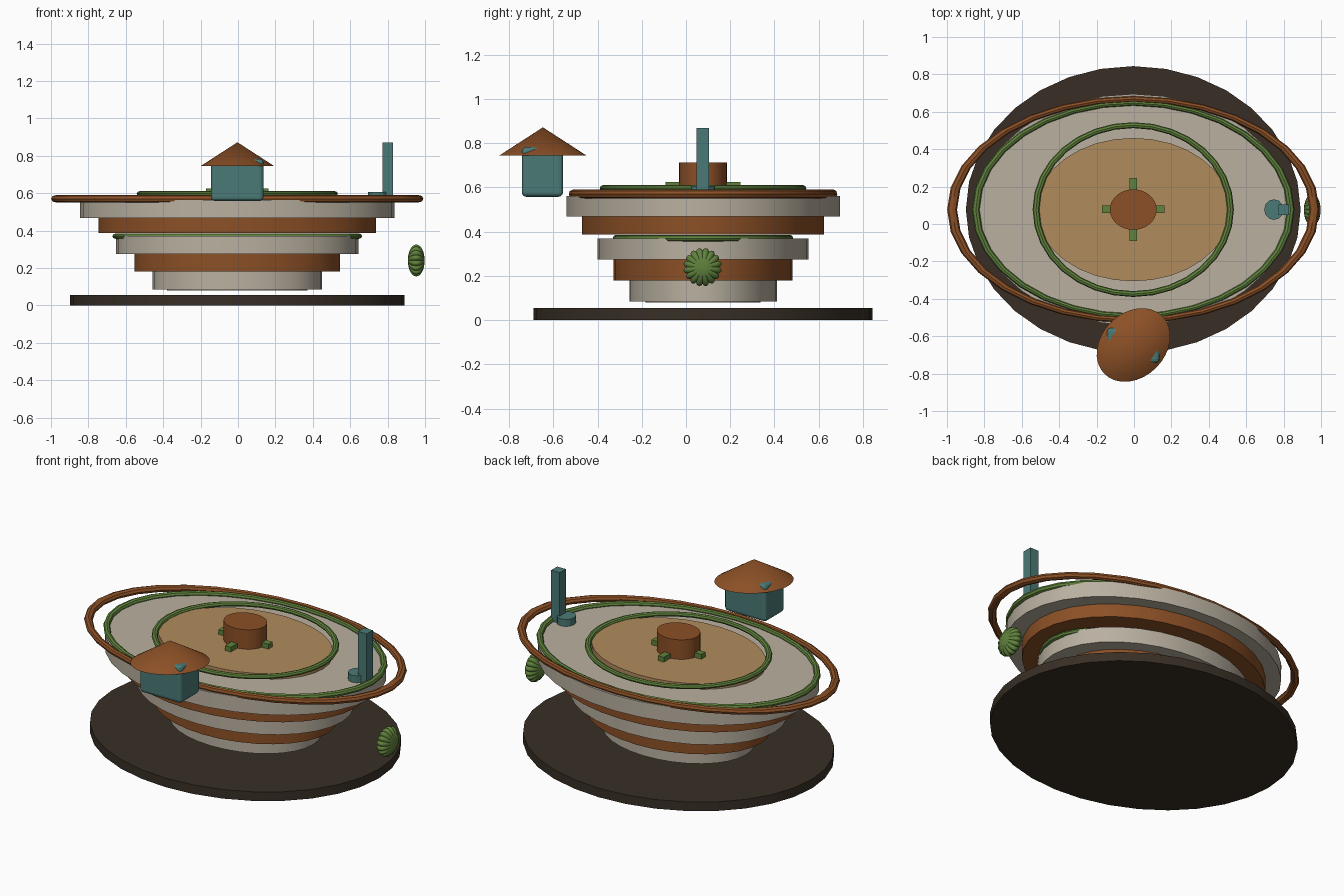
import bpy, bmesh, math
from mathutils import Vector

if "Cube" in bpy.data.objects:
    bpy.data.objects.remove(bpy.data.objects["Cube"])

CX, CY = -0.004, 0.077  # shared centre of the oval vessel


def material(name, srgb):
    m = bpy.data.materials.new(name)
    lin = [((c / 255 + 0.055) / 1.055) ** 2.4 for c in srgb]
    m.diffuse_color = (*lin, 1)
    m.use_nodes = True
    m.node_tree.nodes["Principled BSDF"].inputs["Base Color"].default_value = m.diffuse_color
    return m


CREAM = material("warm_grey", (185, 176, 160))
BROWN = material("rust_brown", (140, 80, 38))
TAN = material("tan", (176, 139, 93))
DARK = material("dark_earth", (56, 47, 37))
GREEN = material("leaf_green", (96, 130, 60))
TEAL = material("dusty_teal", (74, 122, 118))


def finish(name, mat, smooth=True):
    ob = bpy.context.object
    bpy.ops.object.transform_apply(location=False, rotation=True, scale=True)
    ob.name = name
    ob.data.materials.append(mat)
    if smooth:
        bpy.ops.object.shade_smooth_by_angle(angle=math.radians(30))
    return ob


def oval(name, mat, rx, ry, z0, z1, x=CX, y=CY, sides=32, smooth=True):
    bpy.ops.mesh.primitive_cylinder_add(vertices=sides, radius=1, depth=1,
                                        location=(x, y, (z0 + z1) / 2))
    bpy.context.object.scale = (rx, ry, z1 - z0)
    return finish(name, mat, smooth)


def ring(name, mat, rx, ry, z, tube, height):
    # rx, ry are outer radii; tube is the radius across, height the half height
    major = rx - tube
    bpy.ops.mesh.primitive_torus_add(major_segments=32, minor_segments=8,
                                     major_radius=major, minor_radius=tube,
                                     location=(CX, CY, z))
    bpy.context.object.scale = (1, ry / rx, height / tube)
    return finish(name, mat)


def box(name, mat, x, y, z, bevel=0):
    lo, hi = Vector((x[0], y[0], z[0])), Vector((x[1], y[1], z[1]))
    bpy.ops.mesh.primitive_cube_add(size=1, location=(lo + hi) / 2)
    bpy.context.object.scale = hi - lo
    ob = finish(name, mat, False)
    if bevel:
        mod = ob.modifiers.new("soft_edges", 'BEVEL')
        mod.width, mod.segments = bevel, 3
    return ob


# Ground plate
oval("ground_plate", DARK, 0.895, 0.767, 0, 0.055)

# Stepped hull, widening upward
oval("hull_foot", CREAM, 0.375, 0.26, 0.08, 0.1)
tiers = [(0.453, 0.085, 0.18), (0.55, 0.18, 0.275), (0.647, 0.275, 0.37),
         (0.743, 0.388, 0.468), (0.84, 0.468, 0.562)]
for i, (r, z0, z1) in enumerate(tiers):
    oval(f"hull_tier_{i + 1}", BROWN if i % 2 else CREAM, r, r * 0.736, z0, z1)

# Rims and outer rail
ring("middle_rim", GREEN, 0.668, 0.408, 0.37, 0.02, 0.015)
ring("deck_rim", GREEN, 0.862, 0.583, 0.567, 0.02, 0.017)
ring("outer_rail", BROWN, 0.995, 0.607, 0.57, 0.0265, 0.02)
ring("inner_rim", GREEN, 0.538, 0.467, 0.597, 0.018, 0.014)

# Raised floor, hub and crossing pegs
oval("deck_floor", TAN, 0.52, 0.383, 0.555, 0.595)
oval("hub", BROWN, 0.125, 0.108, 0.59, 0.713)
box("peg_bar_x", GREEN, (CX - 0.167, CX + 0.167), (0.058, 0.098), (0.59, 0.624))
box("peg_bar_y", GREEN, (CX - 0.02, CX + 0.02), (-0.092, 0.247), (0.59, 0.624))

# Hut with a skewed oval roof
box("hut_body", TEAL, (-0.144, 0.136), (-0.742, -0.556), (0.558, 0.783), 0.02)
bpy.ops.mesh.primitive_cone_add(vertices=32, radius1=1, radius2=0, depth=0.127,
                                location=(-0.003, -0.647, 0.8085))
bpy.context.object.scale = (0.219, 0.172, 1)
bpy.context.object.rotation_euler.z = math.radians(45)
finish("hut_roof", BROWN)

# Lever post and its foot
box("lever_post", TEAL, (0.773, 0.83), (0.047, 0.105), (0.56, 0.87))
oval("lever_foot", TEAL, 0.052, 0.055, 0.565, 0.607, x=0.748, y=0.077,
     sides=12, smooth=False)

# Ribbed gourd hanging at the right side, ribs running around the x axis
bpy.ops.mesh.primitive_uv_sphere_add(segments=96, ring_count=16, radius=1,
                                     location=(0.953, 0.075, 0.24))
gourd = bpy.context.object
for v in gourd.data.vertices:
    a = math.atan2(v.co.y, v.co.x)
    k = 0.087 * (0.86 + 0.14 * abs(math.sin(8 * a)) ** 0.7)
    v.co = Vector((v.co.z * 0.045, v.co.x * k, v.co.y * k))
gourd.data.update()
bm = bmesh.new()
bm.from_mesh(gourd.data)
bmesh.ops.recalc_face_normals(bm, faces=bm.faces)
bm.to_mesh(gourd.data)
bm.free()
finish("ribbed_gourd", GREEN)
